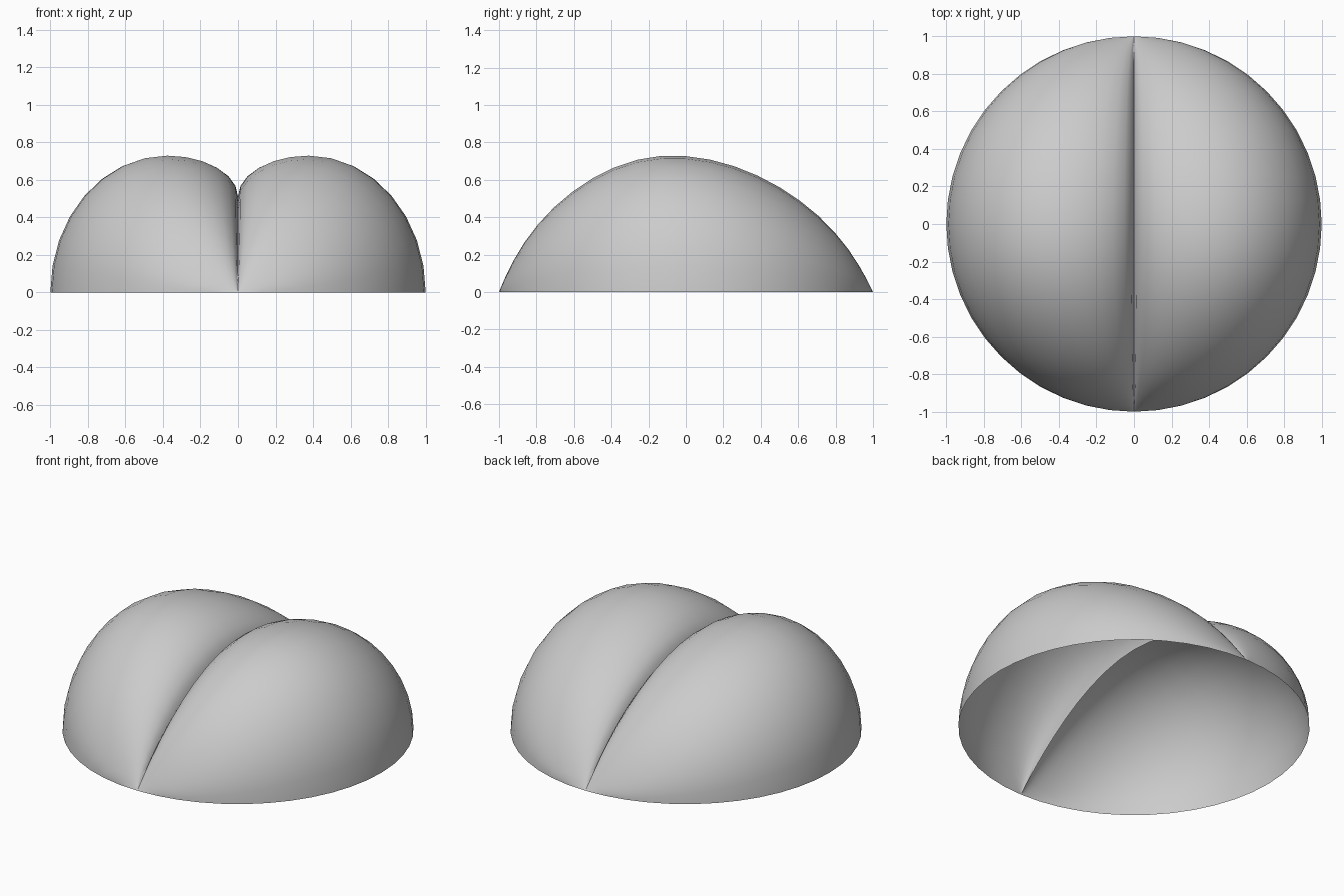
import bpy
import bmesh
import math

cube = bpy.data.objects.get("Cube")
if cube:
    bpy.data.objects.remove(cube, do_unlink=True)

ROWS = 24            # steps from the front tip to the back tip
INNER, OUTER = 6, 8  # steps on the crease side and on the flank of each lobe
CREST = 0.38         # crest position across the half width


def crest_height(y):
    """Lobe height along the length, highest a little ahead of centre."""
    p = abs((y + 0.08) / (0.92 if y < -0.08 else 1.08))
    return 0.73 * (1 - 0.8 * p ** 2 - 0.2 * p ** 8)


def crease_height(y):
    return 0.51 * (1 - y * y)


# Half cross-section: (across, rise, flank?) from the crease over the crest to the rim
half = []
for i in range(INNER):
    a = math.pi / 2 * i / INNER
    half.append((CREST * (1 - math.cos(a)), math.sin(a), False))
for i in range(OUTER + 1):
    a = math.pi / 2 * i / OUTER
    half.append((CREST + (1 - CREST) * math.sin(a), math.cos(a), True))
section = [(-u, v, f) for u, v, f in reversed(half[1:])] + half

# Open twin-lobed shell lofted between the two tips
bm = bmesh.new()
front_tip = bm.verts.new((0, -1, 0))
back_tip = bm.verts.new((0, 1, 0))
rows = []
for r in range(1, ROWS):
    angle = math.pi * r / ROWS
    y, width = -math.cos(angle), math.sin(angle)
    top, low = crest_height(y), crease_height(y)
    row = []
    for u, v, flank in section:
        z = top * v if flank else low + (top - low) * v
        row.append(bm.verts.new((u * width, y, max(z, 0))))
    rows.append(row)

for c in range(len(section) - 1):
    bm.faces.new((front_tip, rows[0][c + 1], rows[0][c]))
    bm.faces.new((back_tip, rows[-1][c], rows[-1][c + 1]))
    for a, b in zip(rows, rows[1:]):
        bm.faces.new((a[c], a[c + 1], b[c + 1], b[c]))

# Smooth shading, with a sharp crease that fades out at the tips
for face in bm.faces:
    face.smooth = True
for edge in bm.edges:
    if all(abs(v.co.x) < 1e-5 and abs(v.co.y) < 0.94 for v in edge.verts):
        edge.smooth = False

mesh = bpy.data.meshes.new("twin_lobed_shell")
bm.to_mesh(mesh)
bm.free()
shell = bpy.data.objects.new("twin_lobed_shell", mesh)
bpy.context.collection.objects.link(shell)

# Plain grey
grey = bpy.data.materials.new("light_grey")
grey.use_nodes = True
grey.diffuse_color = (0.6, 0.6, 0.6, 1)
grey.node_tree.nodes["Principled BSDF"].inputs["Base Color"].default_value = (0.6, 0.6, 0.6, 1)
mesh.materials.append(grey)
